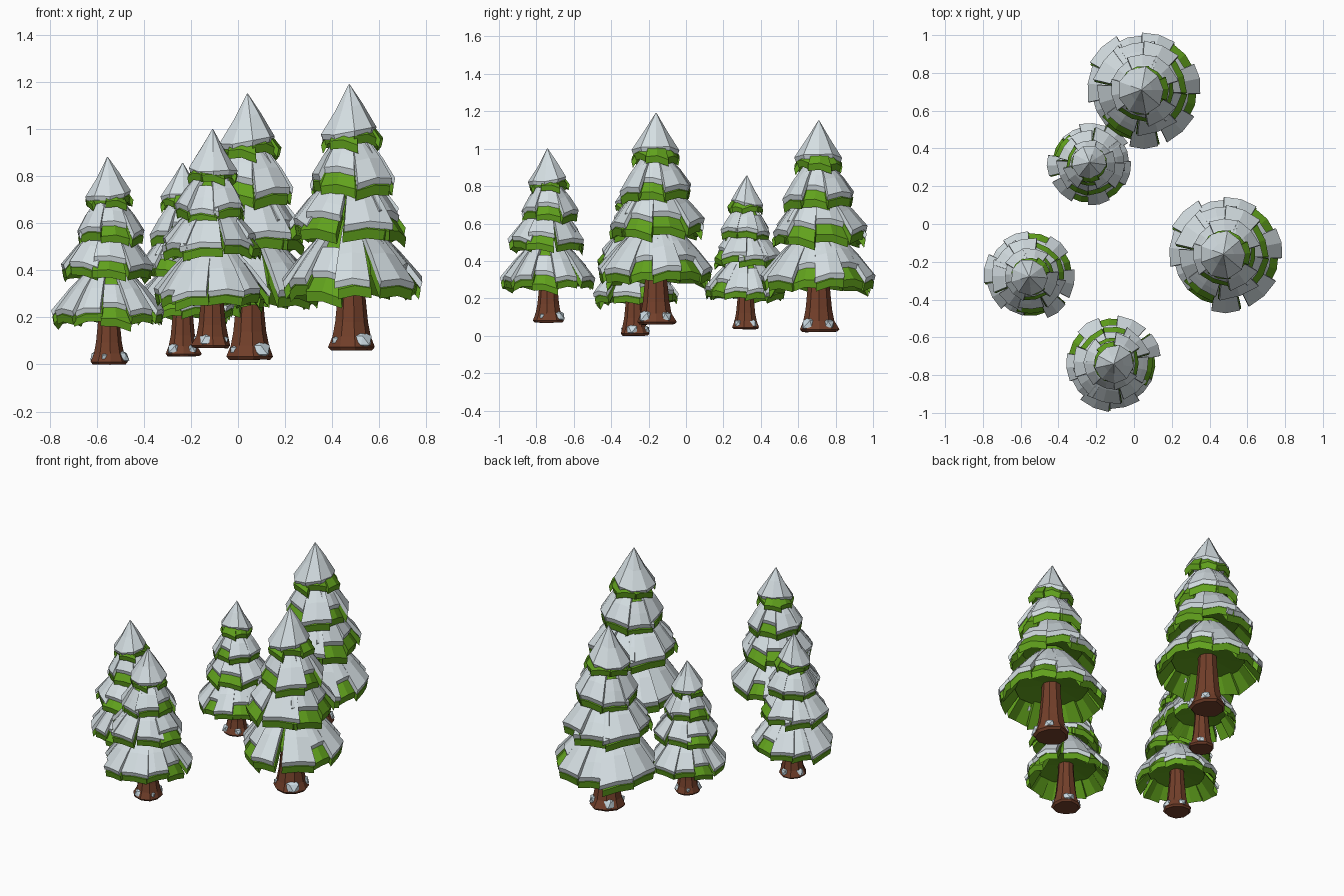
import bpy, bmesh, math, random
from mathutils import Vector

if "Cube" in bpy.data.objects:
    bpy.data.objects.remove(bpy.data.objects["Cube"])

random.seed(11)
rnd = random.uniform


def material(name, rgb):
    m = bpy.data.materials.new(name)
    m.diffuse_color = (*rgb, 1)
    m.use_nodes = True
    m.node_tree.nodes["Principled BSDF"].inputs["Base Color"].default_value = m.diffuse_color
    return m


GREEN = material("needle green", (0.12, 0.36, 0.012))
SNOW = material("snow white", (0.66, 0.73, 0.76))
BARK = material("bark brown", (0.17, 0.05, 0.023))
DRIFT = material("drift snow", (0.60, 0.71, 0.77))


def polar(r, deg, z):
    a = math.radians(deg)
    return Vector((r * math.cos(a), r * math.sin(a), z))


def rings(bm, loops):
    """Loft closed rings of points and cap both ends."""
    vs = [[bm.verts.new(p) for p in loop] for loop in loops]
    n = len(vs[0])
    for a, b in zip(vs, vs[1:]):
        for i in range(n):
            j = (i + 1) % n
            bm.faces.new((a[i], a[j], b[j], b[i]))
    bm.faces.new(vs[0])
    bm.faces.new(vs[-1])


def petal(bm, ang, r0, z0, r1, z1, w0, w1, th, roll=0.0, span=(0, 1)):
    """Sloping bough plate with a soft ridge; span trims it along its length, roll tips it sideways."""
    a = math.radians(ang)
    out, side = Vector((math.cos(a), math.sin(a), 0)), Vector((-math.sin(a), math.cos(a), 0))
    loops = []
    for f in (0, 0.55, 1):
        t = span[0] + (span[1] - span[0]) * f
        r, w = r0 + (r1 - r0) * t, w0 + (w1 - w0) * t
        z = z0 + (z1 - z0) * t + 0.04 * t * (1 - t)
        top = [out * (r - (0.014 * t if s else 0)) + side * (w * s) +
               Vector((0, 0, z - (0.014 * t if s else 0) + roll * s * t)) for s in (-1, 0, 1)]
        low = [p - Vector((0, 0, th)) - out * 0.008 for p in reversed(top)]
        loops.append(top + low)
    rings(bm, loops)


def mesh(bm, name, mat):
    bmesh.ops.recalc_face_normals(bm, faces=bm.faces)
    me = bpy.data.meshes.new(name)
    bm.to_mesh(me)
    bm.free()
    me.materials.append(mat)
    return me


# Trunk with flared roots
bm = bmesh.new()
N = 9
root = [rnd(0.88, 1.12) for _ in range(N)]
rings(bm, [[polar(r * (root[i] if z < 0.05 else 1), i * 360 / N, z + (0.02 * (root[i] - 1) if z == 0 else 0))
            for i in range(N)]
           for r, z in ((0.090, 0), (0.102, 0.014), (0.084, 0.06), (0.072, 0.12), (0.057, 0.27), (0.035, 0.8))])
trunk = mesh(bm, "trunk", BARK)

# Snow lumps lying against the roots
bm = bmesh.new()
for ang, s in ((-48, 1.0), (40, 0.85), (130, 0.9), (215, 0.55)):
    for v in bmesh.ops.create_icosphere(bm, subdivisions=1, radius=0.044 * s)["verts"]:
        lean = max(v.co.z, 0) * 0.5
        v.co += polar(0.074 - lean, ang, 0.042) + Vector((rnd(-.007, .007), rnd(-.007, .007), 0))
        v.co.z = max(v.co.z, 0.006)
drift = mesh(bm, "root_snow", DRIFT)

# Boughs: three skirts of plates round a green core, snowed over along a part of their length
green, snow = bmesh.new(), bmesh.new()
FULL, SHORT, LATE, MID = (0, 1), (0, .76), (.38, 1), (.4, .8)
LOW = [(273, 1.06, FULL, .85), (243, .94, MID, 1), (207, .92, FULL, 1.05), (172, 1, FULL, 1.1), (137, 1.07, FULL, 1.1),
       (104, .98, LATE, .95), (72, 1.03, FULL, 1), (40, 1.01, SHORT, 1), (12, 1.04, FULL, .9),
       (-16, .99, SHORT, .95), (-47, 1.03, FULL, 1.1)]


def skirt(n, off, kinds):
    return [(off + i * 360 / n + rnd(-6, 6), rnd(.92, 1.07), kinds.get(i, FULL), rnd(.92, 1.12)) for i in range(n)]


TIERS = [  # inner radius, inner z, rim radius, rim z, plates
    (0.12, 0.515, 0.295, 0.290, LOW),
    (0.10, 0.725, 0.245, 0.540, skirt(8, 15, {0: SHORT, 2: LATE, 5: MID, 7: SHORT})),
    (0.08, 0.885, 0.178, 0.725, skirt(7, -10, {0: SHORT, 3: LATE, 5: SHORT})),
]
for r0, z0, r1, z1, plates in TIERS:
    n = len(plates)
    w0, w1 = math.pi * r0 / n, math.pi * r1 / n
    zc = z1 + (z0 - z1) * 0.35
    # core under the plates
    rings(green, [[polar(r, i * 36, z) for i in range(10)] for r, z in (
        (r0 * 0.6, z0 + 0.05), (r0 * 0.92, z0 - 0.01), (r1 * 0.72, zc - 0.015),
        (r1 * 0.72, zc - 0.05), (0.05, zc - 0.03))])
    for k, (ang, reach, span, wide) in enumerate(plates):
        dz, R, roll = rnd(-0.022, 0.018), r1 * reach, rnd(-0.016, 0.016)
        petal(green, ang, r0 * 0.7, z0 - 0.012, R * 0.98, z1 - 0.020 + dz, w0, w1 * 1.0 * wide, 0.042, roll)
        petal(snow, ang + rnd(-3, 3), r0 * 0.8, z0 + 0.014, R, z1 + 0.012 + dz,
              w0 * 1.08, w1 * 1.06 * wide, 0.028, roll, span)

# Crown: small green plates below a pointed snow cap sitting slightly off to one side
for i in range(7):
    petal(green, i * 360 / 7 + rnd(-6, 6), 0.03, 1.015, rnd(.118, .138), rnd(.895, .925), 0.022, 0.062, 0.036,
          rnd(-.012, .012))
M = 9
jit = [rnd(0.93, 1.1) for _ in range(M)]
tilt = [0.022 * math.cos(i * 2 * math.pi / M) + rnd(-.012, .012) for i in range(M)]
rings(snow, [[polar(r * (jit[i] if k else 1), i * 40, z + (tilt[i] if k else 0)) - Vector((0.008, 0, 0))
              for i in range(M)]
             for k, (r, z) in enumerate(((0.002, 1.132), (0.060, 1.035), (0.122, 0.935), (0.114, 0.912)))])

boughs = mesh(green, "boughs", GREEN)
cap = mesh(snow, "bough_snow", SNOW)

# Five trees: x, y, base z, scale, turn
for x, y, z, s, turn in ((0.481, -0.16, 0.06, 1, 0), (0.048, 0.71, 0.02, 1, 0), (-0.235, 0.32, 0.035, 0.727, -88),
                         (-0.55, -0.275, 0, 0.78, 36), (-0.11, -0.735, 0.07, 0.823, 112)):
    for me in (trunk, drift, boughs, cap):
        ob = bpy.data.objects.new(me.name, me)
        ob.location = (x, y, z)
        ob.scale = (s, s, s)
        ob.rotation_euler.z = math.radians(turn)
        bpy.context.collection.objects.link(ob)
